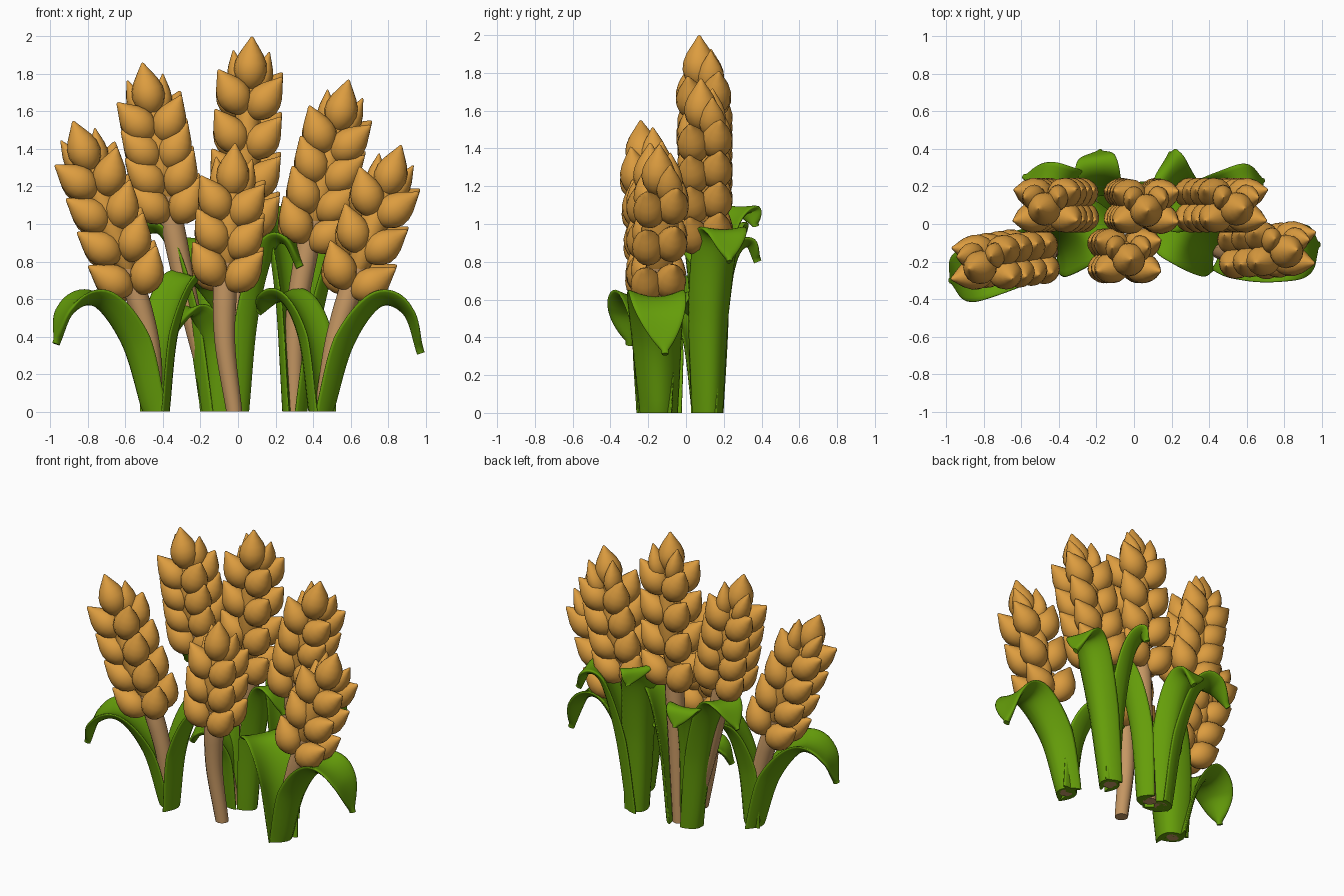
import bpy, bmesh, math
from mathutils import Vector

if "Cube" in bpy.data.objects:
    bpy.data.objects.remove(bpy.data.objects["Cube"])

def material(name, rgb):
    m = bpy.data.materials.new(name)
    m.diffuse_color = (*rgb, 1)
    m.use_nodes = True
    m.node_tree.nodes["Principled BSDF"].inputs["Base Color"].default_value = m.diffuse_color
    return m

GRAIN = material("golden grain", (0.72, 0.335, 0.05))
STEM = material("tan stem", (0.56, 0.31, 0.125))
GREEN = material("leaf green", (0.13, 0.34, 0.003))

def spline(pts, n):
    """Catmull-Rom samples through the points, n per span."""
    p = [Vector(q) for q in pts]
    p = [2 * p[0] - p[1]] + p + [2 * p[-1] - p[-2]]
    out = []
    for i in range(1, len(p) - 2):
        a, b, c, d = p[i - 1:i + 3]
        for k in range(n):
            t = k / n
            out.append(0.5 * (2 * b + (c - a) * t + (2 * a - 5 * b + 4 * c - d) * t * t
                              + (3 * b - a - 3 * c + d) * t ** 3))
    return out + [p[-2]]

def skin(bm, rings):
    """Join rings of points into a closed tube."""
    vs = [[bm.verts.new(c) for c in r] for r in rings]
    n = len(vs[0])
    for a, b in zip(vs, vs[1:]):
        for j in range(n):
            bm.faces.new((a[j], a[(j + 1) % n], b[(j + 1) % n], b[j]))
    bm.faces.new(vs[0][::-1])
    bm.faces.new(vs[-1])

def finish(bm, name, mat):
    bmesh.ops.recalc_face_normals(bm, faces=bm.faces[:])
    for f in bm.faces:
        f.smooth = len(f.verts) < 5
    me = bpy.data.meshes.new(name)
    bm.to_mesh(me)
    bm.free()
    me.materials.append(mat)
    ob = bpy.data.objects.new(name, me)
    bpy.context.collection.objects.link(ob)

# Pointed seed shape: (distance along, radius)
SEED = [(0, .06), (.03, .3), (.1, .6), (.22, .87), (.37, 1), (.52, .95),
        (.67, .75), (.8, .48), (.91, .24), (.98, .1), (1, .02)]

def seed(bm, centre, direction, length, rad, depth):
    d = direction.normalized()
    u = Vector((0, 1, 0)).cross(d).normalized()
    v = d.cross(u)
    rings = []
    for t, r in SEED:
        c = centre + d * (t - .5) * length
        rings.append([c + u * math.cos(a) * r * rad + v * math.sin(a) * r * depth
                      for a in [2 * math.pi * k / 16 for k in range(16)]])
    skin(bm, rings)

def stalk(name, base, bottom, tip, tiers):
    base, bottom, tip = Vector(base), Vector(bottom), Vector(tip)
    axis = (tip - bottom).normalized()
    length = (tip - bottom).length
    side = Vector((0, 1, 0)).cross(axis).normalized()
    y = axis.cross(side)
    # stem, ending inside the ear
    mid = bottom - axis * (bottom.z * .45)
    mid = mid.lerp(base.lerp(bottom, .55), .5)
    path = spline([base, mid, bottom, bottom + axis * .15], 8)
    bm = bmesh.new()
    rings = []
    for i, c in enumerate(path):
        r = .043 + .02 * min(1, i / 14)
        rings.append([c + Vector((math.cos(a), math.sin(a), 0)) * r
                      for a in [2 * math.pi * k / 12 for k in range(12)]])
    skin(bm, rings)
    finish(bm, name + "_stem", STEM)
    # ear: golden core, four seeds per tier and a cluster on top
    bm = bmesh.new()
    seed(bm, bottom + axis * (length * .5), axis, length - .14, .08, .1)
    for k in range(tiers):
        f = k / (tiers - 1)
        h = .12 + (length - .43) * f
        for sx in (-1, 1):
            for sy in (-1, 1):
                c = bottom + axis * (h + .012 * sx * sy) + side * sx * (.105 - .01 * f) + y * sy * .066
                seed(bm, c, axis * .8 + side * sx * (.62 - .08 * f) + y * sy * .12, .275, .09, .084)
    seed(bm, tip - axis * .145 - y * .02, axis, .29, .088, .09)
    for sx in (-1, 1):
        seed(bm, tip - axis * .2 + side * sx * .07 + y * .04,
             axis + side * sx * .22, .25, .055, .07)
    finish(bm, name + "_ear", GRAIN)

def leaf(name, pts, half, out=None):
    """Cupped blade; out is the ground direction its back faces."""
    path = spline(pts, 10)
    n = len(path) - 1
    flat = Vector((*out, 0)) if out else path[-1] - path[0]
    w = Vector((-flat.y, flat.x, 0)).normalized()
    bm = bmesh.new()
    rings = []
    for i, c in enumerate(path):
        t = i / n
        tan = (path[min(i + 1, n)] - path[max(i - 1, 0)]).normalized()
        nor = tan.cross(w).normalized()
        width = half * (.68 + .32 * math.sin(min(t / .55, 1) * math.pi / 2))
        if t > .6:
            width *= max(.12, 1 - ((t - .6) / .4) ** 2.4)
        cup = .7 - .5 * min(1, max(0, (t - .25) / .5))
        ring = []
        for k in range(20):
            a = 2 * math.pi * k / 20
            s = math.cos(a)
            q = c + w * width * s + nor * (cup * width * s * s
                                           + .03 * math.sin(a) * (1 - .3 * t))
            q.z = 0 if i == 0 else max(q.z, 0)
            ring.append(q)
        rings.append(ring)
    skin(bm, rings)
    finish(bm, name, GREEN)

# Stalks: base, bottom of ear, tip of ear, tiers of seeds
stalk("front_left", (-.44, -.14, 0), (-.54, -.17, .62), (-.88, -.22, 1.55), 4)
stalk("front_middle", (-.02, -.15, 0), (-.07, -.17, .65), (-.015, -.17, 1.43), 3)
stalk("front_right", (.45, -.14, 0), (.59, -.15, .62), (.87, -.12, 1.42), 3)
stalk("back_left", (-.12, .12, 0), (-.35, .1, 1.0), (-.51, .1, 1.86), 4)
stalk("back_middle", (-.03, .12, 0), (.02, .1, .94), (.075, .09, 2.0), 4)
stalk("back_right", (.3, .12, 0), (.37, .1, .87), (.59, .1, 1.77), 4)

# Front leaves
leaf("leaf_front_left_outer", [(-.48, -.14, 0), (-.59, -.17, .36), (-.75, -.23, .58),
                               (-.9, -.28, .54), (-.97, -.3, .36)], .15)
leaf("leaf_front_left_inner", [(-.4, -.13, 0), (-.36, -.11, .4), (-.28, -.06, .67),
                               (-.19, .0, .68), (-.12, .05, .56)], .16, (.85, .55))
leaf("leaf_front_right_inner", [(.41, -.13, 0), (.36, -.12, .38), (.28, -.08, .58),
                                (.19, -.03, .6), (.11, .02, .53)], .15, (-.85, .5))
leaf("leaf_front_right_outer", [(.48, -.14, 0), (.59, -.15, .36), (.75, -.16, .58),
                                (.9, -.14, .53), (.975, -.11, .31)], .15)
# Back leaves
leaf("leaf_back_left_outer", [(-.17, .13, 0), (-.25, .14, .5), (-.36, .18, .9),
                              (-.47, .22, .97), (-.58, .25, .84)], .125)
leaf("leaf_back_left_rear", [(-.13, .16, 0), (-.16, .19, .5), (-.19, .25, .82),
                             (-.2, .33, .9), (-.18, .38, .8)], .12, (-.15, 1))
leaf("leaf_back_left_low", [(-.13, .08, 0), (-.16, .05, .35), (-.22, .0, .51),
                            (-.28, -.02, .52), (-.34, -.03, .43)], .12)
leaf("leaf_back_middle", [(.03, .11, 0), (.08, .11, .5), (.17, .09, .86),
                          (.26, .06, .91), (.33, .04, .77)], .115)
leaf("leaf_back_right_rear", [(.27, .13, 0), (.24, .15, .55), (.2, .2, .95),
                              (.18, .29, 1.07), (.2, .37, .99)], .125, (-.8, .6))
leaf("leaf_back_right_outer", [(.34, .13, 0), (.42, .14, .5), (.52, .17, .88),
                               (.61, .21, .94), (.68, .23, .8)], .125)
